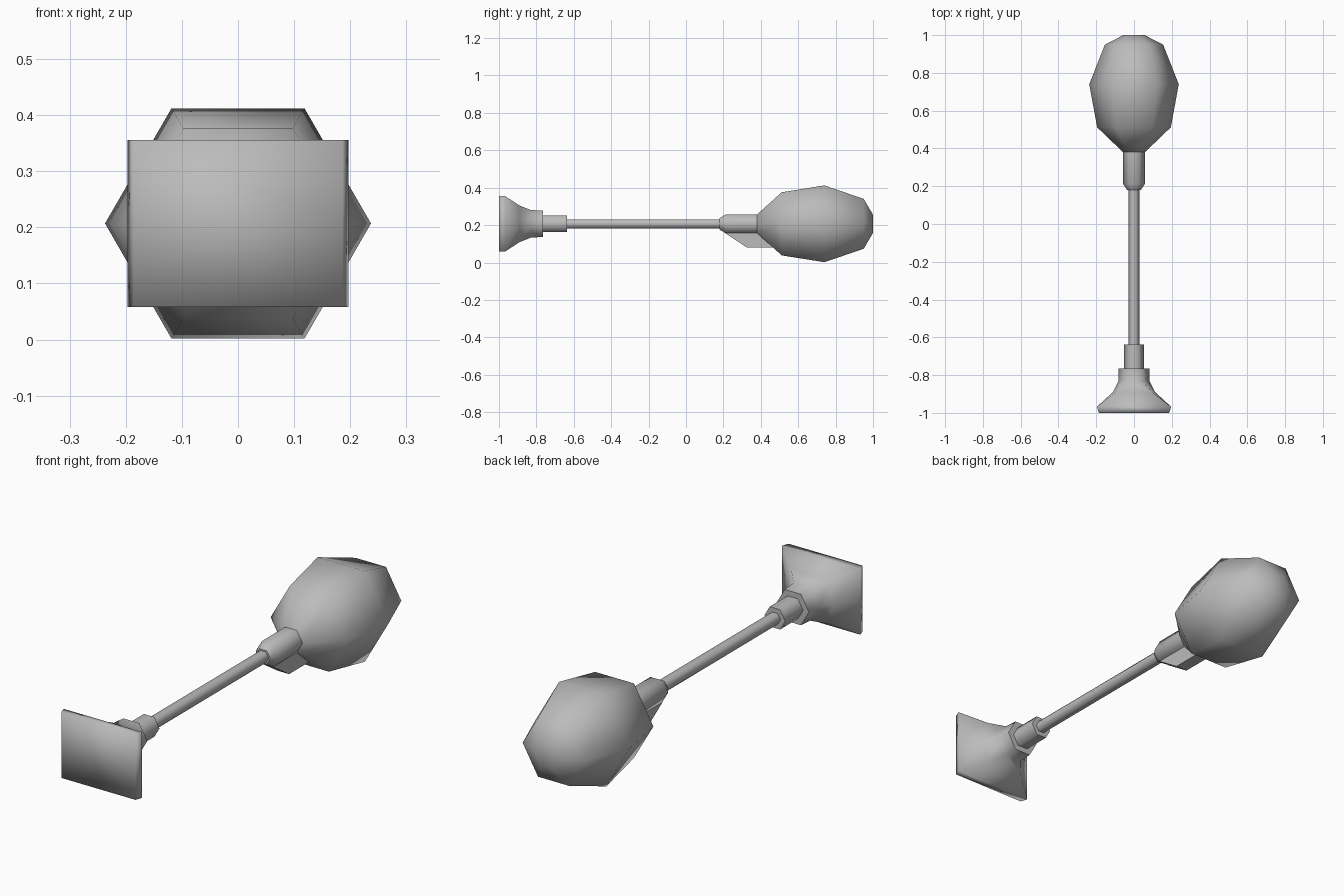
import bpy, bmesh

if "Cube" in bpy.data.objects:
    bpy.data.objects.remove(bpy.data.objects["Cube"])

CZ = 0.207      # height of the long axis
COS30 = 0.866

grey = bpy.data.materials.new("grey")
grey.diffuse_color = (0.5, 0.5, 0.5, 1)
grey.use_nodes = True
grey.node_tree.nodes["Principled BSDF"].inputs["Base Color"].default_value = grey.diffuse_color


def finish(name, bm, smooth_test):
    bmesh.ops.recalc_face_normals(bm, faces=bm.faces)
    for f in bm.faces:
        f.smooth = smooth_test(f)
    mesh = bpy.data.meshes.new(name)
    bm.to_mesh(mesh)
    bm.free()
    mesh.materials.append(grey)
    bpy.context.collection.objects.link(bpy.data.objects.new(name, mesh))


def hexagon(y, r):
    """Ring station: y, half width of top edge, half width at middle, half height."""
    return (y, r / 2, r, r * COS30)


def loft(name, stations, flat_caps=()):
    """Six-sided body lofted along y; flat_caps lists the y of flat-shaded ends."""
    bm = bmesh.new()
    rings = []
    for y, a, b, h in stations:
        pts = [(b, 0), (a, h), (-a, h), (-b, 0), (-a, -h), (a, -h)]
        rings.append([bm.verts.new((x, y, CZ + z)) for x, z in pts])
    for r0, r1 in zip(rings, rings[1:]):
        for i in range(6):
            j = (i + 1) % 6
            bm.faces.new((r0[i], r0[j], r1[j], r1[i]))
    bm.faces.new(rings[0])
    bm.faces.new(rings[-1])
    finish(name, bm, lambda f: not any(
        all(abs(v.co.y - y) < 1e-4 for v in f.verts) for y in flat_caps))


# Rectangular foot flaring out of a hexagonal collar
loft("flared_foot", [
    (-1.0, 0.186, 0.186, 0.149),
    (-0.968, 0.197, 0.197, 0.149),
    (-0.89, 0.095, 0.112, 0.098),
    (-0.83, 0.042, 0.081, 0.074),
    hexagon(-0.765, 0.081)], flat_caps=(-0.765,))

# Ferrule, shaft and neck
loft("ferrule", [hexagon(-0.78, 0.052), hexagon(-0.637, 0.052)], (-0.78, -0.637))
loft("shaft", [hexagon(-0.65, 0.028), hexagon(0.2, 0.028)], (-0.65, 0.2))
loft("neck", [hexagon(0.18, 0.036), hexagon(0.213, 0.058), hexagon(0.4, 0.058)],
     (0.18, 0.4))

# Faceted bulb
loft("bulb", [hexagon(y, r) for y, r in (
    (0.38, 0.058), (0.512, 0.195), (0.74, 0.237), (0.95, 0.154), (1.0, 0.056))])

# Wedge under the neck
bm = bmesh.new()
profile = [(0.205, 0.16), (0.325, 0.08), (0.5, 0.08), (0.5, 0.16)]
left, right = ([bm.verts.new((x, y, z)) for y, z in profile] for x in (-0.029, 0.029))
bm.faces.new(left)
bm.faces.new(right)
for i in range(4):
    j = (i + 1) % 4
    bm.faces.new((left[i], left[j], right[j], right[i]))
finish("neck_wedge", bm, lambda f: False)
